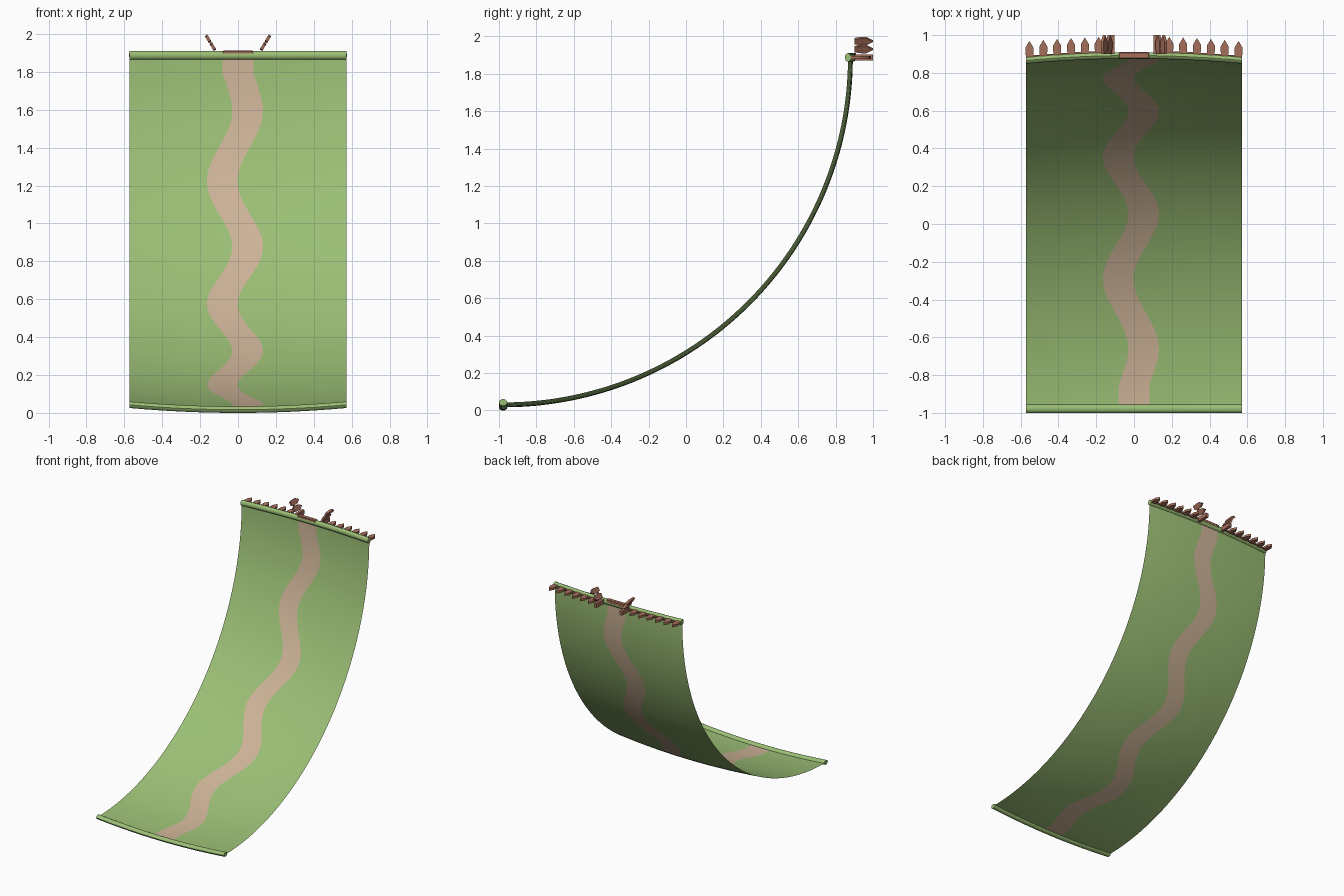
import bpy, bmesh, math
from mathutils import Matrix, Vector

if "Cube" in bpy.data.objects:
    bpy.data.objects.remove(bpy.data.objects["Cube"])

def mat(name, c):
    m = bpy.data.materials.new(name)
    m.diffuse_color = (*c, 1)
    m.use_nodes = True
    m.node_tree.nodes["Principled BSDF"].inputs["Base Color"].default_value = m.diffuse_color
    return m

GRASS = mat("grass_green", (0.33, 0.52, 0.18))
PATH = mat("path_tan", (0.61, 0.45, 0.31))
WOOD = mat("wood_brown", (0.38, 0.16, 0.105))

YC, ZC, R, HALF = -0.978, 1.887, 1.87, 0.573   # bend centre, radius, half width

def radius(x):
    return R - 0.026 * (x / HALF) ** 2         # slight bow across the width

def bent(x, deg, dr=0.0, dt=0.0):
    """Point on the bent ground; dr = radial offset, dt = offset along the bend."""
    a, r = math.radians(deg), radius(x) + dr
    s, c = math.sin(a), math.cos(a)
    return Vector((x, YC + r * s + dt * c, ZC - r * c + dt * s))

def finish(name, bm, mats, smooth=None, outward=True):
    if outward:
        bmesh.ops.recalc_face_normals(bm, faces=bm.faces)
    me = bpy.data.meshes.new(name)
    bm.to_mesh(me)
    bm.free()
    for m in mats:
        me.materials.append(m)
    ob = bpy.data.objects.new(name, me)
    bpy.context.collection.objects.link(ob)
    if smooth:
        bpy.context.view_layer.objects.active = ob
        ob.select_set(True)
        bpy.ops.object.shade_smooth_by_angle(angle=math.radians(smooth))
        ob.select_set(False)
    return ob

# Ground sheet with winding path as middle columns
def path_centre(deg):
    if deg < 3.3 or deg > 86.9:
        return 0.0
    w = math.cos((deg - 57.3) / 11.9 * math.pi)
    edge = min(1, (deg - 3.3) / 3, (86.9 - deg) / 3)
    return 0.067 * w - 0.016 * edge

bm = bmesh.new()
N, SIDE, MID = 90, 6, 3
rows = []
for i in range(N + 1):
    d = 90 * i / N
    c = path_centre(d)
    l, r = c - 0.081, c + 0.081
    xs = [-HALF + (l + HALF) * k / SIDE for k in range(SIDE)]
    xs += [l + (r - l) * k / MID for k in range(MID)]
    xs += [r + (HALF - r) * k / SIDE for k in range(SIDE + 1)]
    rows.append([bm.verts.new(bent(x, d)) for x in xs])
for a, b in zip(rows, rows[1:]):
    for k in range(len(a) - 1):
        f = bm.faces.new((a[k], a[k + 1], b[k + 1], b[k]))
        f.material_index = 1 if SIDE <= k < SIDE + MID else 0
finish("ground_sheet", bm, [GRASS, PATH], 40, outward=False)

# Rounded lips along both ends, following the bow
def lip(name, deg):
    bm = bmesh.new()
    rings = []
    for i in range(17):
        x = -HALF + 2 * HALF * i / 16
        rings.append([bm.verts.new(bent(x, deg, 0.018 * math.sin(t), 0.023 * math.cos(t)))
                      for t in (2 * math.pi * k / 10 for k in range(10))])
    for a, b in zip(rings, rings[1:]):
        for k in range(10):
            bm.faces.new((a[k], a[(k + 1) % 10], b[(k + 1) % 10], b[k]))
    bm.faces.new(rings[0])
    bm.faces.new(rings[-1])
    finish(name, bm, [GRASS], 40)

lip("bottom_lip", 0)
lip("top_lip", 90)

def box(bm, centre, size, rot=Matrix()):
    m = Matrix.Translation(centre) @ rot @ Matrix.Diagonal((*size, 1))
    bmesh.ops.create_cube(bm, size=1, matrix=m)

# Wooden threshold where the path meets the gate
bm = bmesh.new()
box(bm, (0, 0.893, 1.899), (0.16, 0.034, 0.026))
bmesh.ops.bevel(bm, geom=bm.edges[:], offset=0.004, segments=1, affect='EDGES')
finish("gate_threshold", bm, [WOOD])

# Pointed picket growing along +y from its base
OUTLINE = [(-0.015, 0), (0.015, 0), (0.021, 0.035), (0.021, 0.065), (0, 0.1),
           (-0.021, 0.065), (-0.021, 0.035)]

def picket(bm, base, rot=Matrix(), thick=0.018):
    m = Matrix.Translation(base) @ rot
    front = [bm.verts.new(m @ Vector((u, v, thick / 2))) for u, v in OUTLINE]
    back = [bm.verts.new(m @ Vector((u, v, -thick / 2))) for u, v in OUTLINE]
    bm.faces.new(front)
    bm.faces.new(back[::-1])
    n = len(OUTLINE)
    for k in range(n):
        bm.faces.new((front[k], back[k], back[(k + 1) % n], front[(k + 1) % n]))

ZF = 1.887
for side, label in ((-1, "left"), (1, "right")):
    # Picket fence with a low rail
    bm = bmesh.new()
    xs = [0.187 + 0.0733 * k for k in range(6)]
    for x in xs:
        picket(bm, (side * x, YC + radius(x) + 0.001, ZF))
    for a, b in zip([0.115] + xs, xs):
        ya, yb = YC + radius(a), YC + radius(b)
        box(bm, (side * (a + b) / 2, (ya + yb) / 2 + 0.018, ZF), (b - a + 0.002, 0.014, 0.012))
    finish(label + "_fence", bm, [WOOD])

    # Gate post
    bm = bmesh.new()
    box(bm, (side * 0.115, 0.944, ZF), (0.024, 0.112, 0.034))
    finish(label + "_gate_post", bm, [WOOD])

    # Open gate leaf, swung outward
    bm = bmesh.new()
    ang = math.atan2(0.043, side * 0.026)
    rot = Matrix.Rotation(-ang, 4, 'Y')
    for x, z in ((0.132, 1.932), (0.158, 1.975)):
        picket(bm, (side * x, 0.9, z), rot, 0.016)
    box(bm, (side * 0.143, 0.925, 1.95), (0.08, 0.014, 0.012), rot)
    finish(label + "_gate_leaf", bm, [WOOD])
